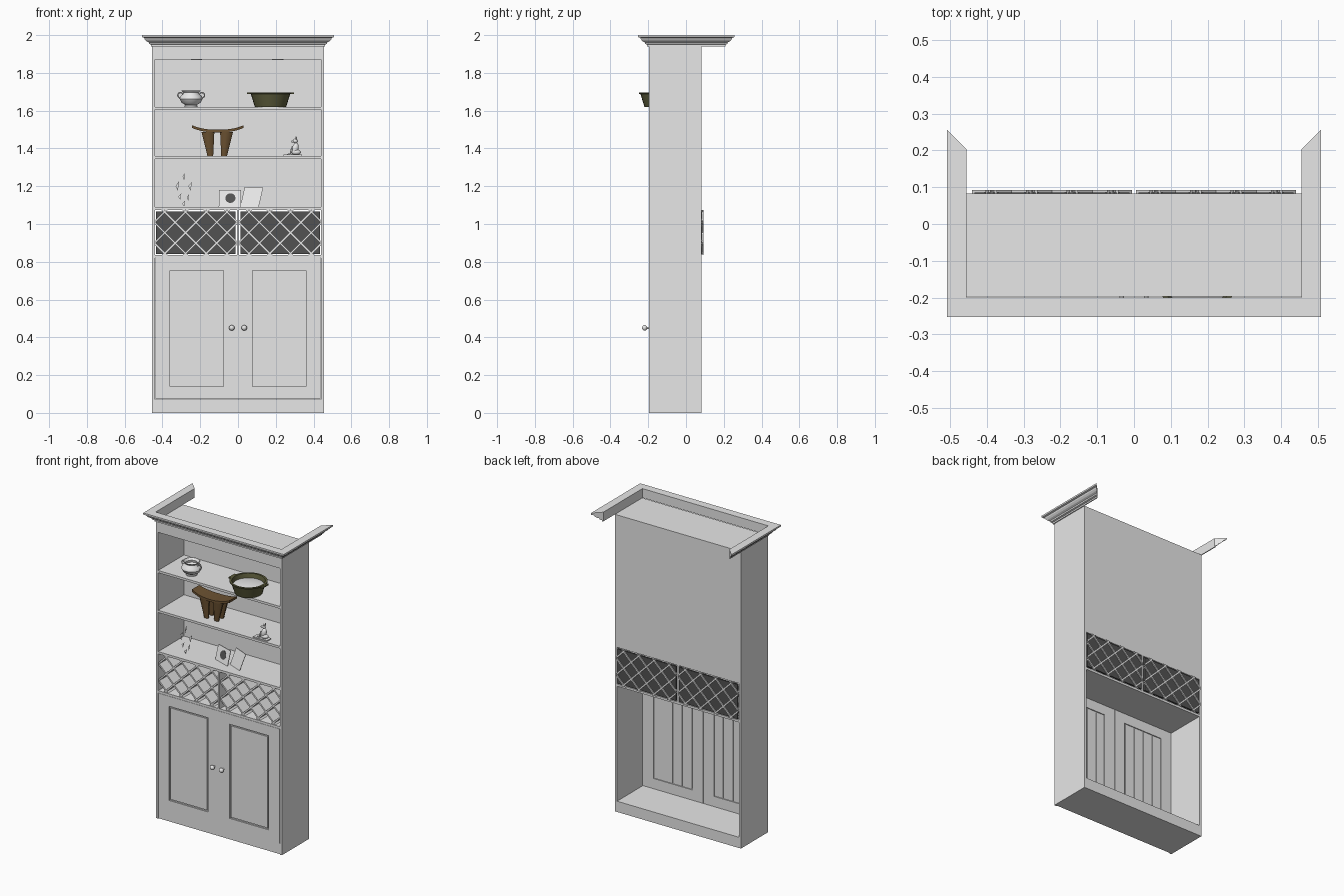
import bpy, bmesh, math
from mathutils import Vector, Matrix

if "Cube" in bpy.data.objects:
    bpy.data.objects.remove(bpy.data.objects["Cube"])


def mat(name, r, g, b):
    m = bpy.data.materials.new(name)
    m.diffuse_color = (r, g, b, 1)
    m.use_nodes = True
    m.node_tree.nodes["Principled BSDF"].inputs["Base Color"].default_value = m.diffuse_color
    return m


GREY = mat("pale_grey", 0.8, 0.8, 0.8)
DARK = mat("charcoal", 0.085, 0.085, 0.085)
BROWN = mat("brown_wood", 0.15, 0.085, 0.032)
GREEN = mat("olive_green", 0.11, 0.11, 0.045)


def finish(bm, name, m, smooth=False):
    bmesh.ops.recalc_face_normals(bm, faces=bm.faces[:])
    me = bpy.data.meshes.new(name)
    bm.to_mesh(me)
    bm.free()
    ob = bpy.data.objects.new(name, me)
    bpy.context.collection.objects.link(ob)
    me.materials.append(m)
    if smooth:
        bpy.ops.object.select_all(action='DESELECT')
        ob.select_set(True)
        bpy.context.view_layer.objects.active = ob
        bpy.ops.object.shade_smooth_by_angle(angle=math.radians(40))
    return ob


def add_box(bm, x0, x1, y0, y1, z0, z1):
    mtx = Matrix.Translation(((x0 + x1) / 2, (y0 + y1) / 2, (z0 + z1) / 2)) @ \
        Matrix.Diagonal((x1 - x0, y1 - y0, z1 - z0, 1))
    return bmesh.ops.create_cube(bm, size=1, matrix=mtx)['verts']


def box(name, *b, m=GREY):
    bm = bmesh.new()
    add_box(bm, *b)
    return finish(bm, name, m)


def lathe(name, profile, loc, m=GREY, n=28):
    bm = bmesh.new()
    vs = [bm.verts.new((r, 0, z)) for r, z in profile]
    es = [bm.edges.new(p) for p in zip(vs, vs[1:])]
    bmesh.ops.spin(bm, geom=vs + es, axis=(0, 0, 1), cent=(0, 0, 0),
                   angle=2 * math.pi, steps=n)
    bmesh.ops.remove_doubles(bm, verts=bm.verts[:], dist=1e-5)
    bmesh.ops.translate(bm, verts=bm.verts[:], vec=loc)
    return finish(bm, name, m, True)


def blob(bm, loc, size, tilt=0):
    mtx = Matrix.Translation(loc) @ Matrix.Rotation(tilt, 4, 'Y') @ Matrix.Diagonal((*size, 1))
    bmesh.ops.create_uvsphere(bm, u_segments=14, v_segments=9, radius=1, matrix=mtx)


def plate(name, corners, t, m=GREY):
    # thin slab grown backwards from its corner points
    bm = bmesh.new()
    f = bm.faces.new([bm.verts.new(c) for c in corners])
    g = bmesh.ops.extrude_face_region(bm, geom=[f])['geom']
    bmesh.ops.translate(bm, verts=[v for v in g if isinstance(v, bmesh.types.BMVert)], vec=(0, t, 0))
    return finish(bm, name, m)


F, B, W, I = -0.197, 0.083, 0.455, 0.44

# Carcass
box("left_side", -W, -I, F, B, 0, 1.94)
box("right_side", I, W, F, B, 0, 1.94)
box("base_plinth", -I, I, F + 0.006, B, 0, 0.07)
box("top_block", -I, I, F, B, 1.87, 1.94)
box("back_panel", -I, I, B - 0.012, B, 1.075, 1.87)
for z in (0.82, 1.075, 1.345, 1.605):
    box("shelf", -I, I, F + 0.002, B - 0.001, z, z + 0.015)
for x in (-0.22, 0.21):
    lathe("downlight", [(0, 0), (0.03, 0), (0.03, 0.004)], (x, -0.1, 1.867))

# Crown moulding, mitred round the front and both sides: (outward offset, z)
prof = [(0, 1.94), (0.006, 1.94), (0.006, 1.95), (0.016, 1.953), (0.018, 1.962), (0.03, 1.968),
        (0.039, 1.978), (0.042, 1.986), (0.053, 1.989), (0.053, 2.0), (0, 2.0)]
bm = bmesh.new()
rings = [[bm.verts.new((sx * (W + o), sy * (0.2 + o) + (0.003 if sy > 0 else 0), z)) for o, z in prof]
         for sx, sy in ((-1, 1), (-1, -1), (1, -1), (1, 1))]
for a, b in zip(rings, rings[1:]):
    for i in range(len(prof)):
        j = (i + 1) % len(prof)
        bm.faces.new((a[i], a[j], b[j], b[i]))
bm.faces.new(rings[0])
bm.faces.new(rings[-1])
finish(bm, "crown_moulding", GREY)

# Wine racks: framed diagonal lattice with dark backing
box("rack_divider", -0.006, 0.006, F, B, 0.835, 1.075)
for x0, x1 in ((-I, -0.006), (0.006, I)):
    z0, z1 = 0.835, 1.073
    cx, cz = (x0 + x1) / 2, (z0 + z1) / 2
    bm = bmesh.new()
    for s in (-1, 1):
        for k in range(-4, 5):
            vs = add_box(bm, -0.5, 0.5, F + 0.008, 0.093, -0.005, 0.005)
            bmesh.ops.transform(bm, verts=vs, matrix=Matrix.Translation((cx + (k + 0.5) * 0.11, 0, cz))
                                @ Matrix.Rotation(s * math.pi / 4, 4, 'Y'))
    for co, no in (((x0, 0, 0), (-1, 0, 0)), ((x1, 0, 0), (1, 0, 0)),
                   ((0, 0, z0), (0, 0, -1)), ((0, 0, z1), (0, 0, 1))):
        bmesh.ops.bisect_plane(bm, geom=bm.verts[:] + bm.edges[:] + bm.faces[:],
                               plane_co=co, plane_no=no, clear_outer=True)
    finish(bm, "rack_lattice", GREY)
    box("rack_backing", x0 + 0.006, x1 - 0.006, 0.076, 0.086, z0 + 0.006, z1 - 0.006, m=DARK)

# Doors with grooved panels, boarded inside, and knobs
for s in (-1, 1):
    def span(a, b):
        return sorted((s * a, s * b))
    y0, y1 = F, F + 0.018
    bm = bmesh.new()
    add_box(bm, *span(0.001, 0.078), y0, y1, 0.073, 0.82)
    add_box(bm, *span(0.36, 0.438), y0, y1, 0.073, 0.82)
    add_box(bm, *span(0.078, 0.36), y0, y1, 0.073, 0.14)
    add_box(bm, *span(0.078, 0.36), y0, y1, 0.755, 0.82)
    finish(bm, "door_frame", GREY)
    box("door_panel", *span(0.078, 0.36), y0 + 0.009, y0 + 0.012, 0.14, 0.755)
    box("door_panel_face", *span(0.087, 0.351), y0 + 0.002, y0 + 0.009, 0.149, 0.746)
    for k in range(4):
        a = 0.084 + k * 0.07
        box("inner_board", *span(a, a + 0.058), y0 + 0.012, y0 + 0.017, 0.145, 0.75)
    knob = lathe("door_knob", [(0, -0.02), (0.008, -0.018), (0.014, -0.011), (0.015, -0.004),
                               (0.011, 0.003), (0.006, 0.006), (0.006, 0.018)], (0, 0, 0), n=16)
    knob.matrix_world = Matrix.Translation((s * 0.033, F - 0.016, 0.45)) @ \
        Matrix.Rotation(-math.pi / 2, 4, 'X')

# Two-handled pot
P = Vector((-0.248, -0.125, 1.62))
lathe("pot", [(0, 0), (0.034, 0), (0.034, 0.006), (0.03, 0.01), (0.05, 0.022), (0.061, 0.042), (0.056, 0.058),
              (0.042, 0.068), (0.04, 0.075), (0.052, 0.087), (0.047, 0.087), (0.036, 0.075),
              (0.04, 0.06), (0, 0.03)], P)
for s in (-1, 1):
    bpy.ops.mesh.primitive_torus_add(major_radius=0.014, minor_radius=0.0035, major_segments=16, minor_segments=6,
                                     location=P + Vector((s * 0.057, 0, 0.062)), rotation=(math.pi / 2, 0, 0))
    bpy.context.object.name = "pot_handle"
    bpy.context.object.data.materials.append(GREY)

# Olive basin with pale contents
Q = Vector((0.172, -0.137, 1.62))
lathe("basin", [(0, 0), (0.083, 0), (0.104, 0.068), (0.113, 0.07), (0.113, 0.077), (0.1, 0.077),
                (0.09, 0.03), (0, 0.03)], Q, GREEN)
lathe("basin_contents", [(0.093, 0.05), (0.06, 0.058), (0, 0.062)], Q)
for s in (-1, 1):
    a = sorted((Q.x + s * 0.105, Q.x + s * 0.124))
    box("basin_handle", *a, Q.y - 0.03, Q.y + 0.03, 1.688, 1.696, m=GREEN)

# Carved stool: curved seat swept along x, tapered legs
bm = bmesh.new()
prev = None
for i in range(13):
    t = i / 6 - 1
    z = 1.485 + 0.024 * abs(t) ** 2.5
    h = 0.05 - 0.012 * t * t
    ring = [bm.verts.new((-0.107 + 0.137 * t, -0.09 + y, z + dz))
            for y, dz in ((-h, 0), (h, 0), (h, 0.014), (-h, 0.014))]
    if prev:
        for a in range(4):
            b = (a + 1) % 4
            bm.faces.new((prev[a], prev[b], ring[b], ring[a]))
    else:
        bm.faces.new(ring)
    prev = ring
bm.faces.new(prev)
finish(bm, "stool_seat", BROWN)
for s in (-1, 1):
    for y in (-0.115, -0.065):
        bm = bmesh.new()
        bmesh.ops.create_cone(bm, cap_ends=True, segments=10, radius1=0.016, radius2=0.036, depth=0.128)
        for v in bm.verts:
            v.co = (v.co.x - 0.11 + s * (0.043 + 0.1 * v.co.z), v.co.y * 0.65 + y, v.co.z + 1.424)
        finish(bm, "stool_leg", BROWN, True)

# Seated animal figurine on a small base
G = Vector((0.29, -0.165, 1.36))
box("figurine_base", 0.24, 0.34, G.y - 0.022, G.y + 0.022, 1.36, 1.367)
bm = bmesh.new()
blob(bm, G + Vector((0.012, 0, 0.037)), (0.018, 0.016, 0.034), 0.25)
blob(bm, G + Vector((0.018, 0, 0.02)), (0.026, 0.019, 0.015))
blob(bm, G + Vector((0.014, 0, 0.08)), (0.014, 0.011, 0.012))
blob(bm, G + Vector((-0.001, 0, 0.077)), (0.009, 0.006, 0.006))
for y in (-0.008, 0.008):
    blob(bm, G + Vector((-0.008, y, 0.028)), (0.005, 0.005, 0.026), 0.25)
    blob(bm, G + Vector((-0.018, y, 0.009)), (0.012, 0.005, 0.004))
    blob(bm, G + Vector((0.018, y, 0.094)), (0.004, 0.003, 0.01))
finish(bm, "animal_figurine", GREY, True)

# Ornament of loose thin shards arranged in a diamond
for x, z, w, h in ((-0.285, 1.252, 0.008, 0.022), (-0.318, 1.2, 0.012, 0.026), (-0.25, 1.2, 0.014, 0.022),
                   (-0.305, 1.145, 0.012, 0.016), (-0.262, 1.14, 0.008, 0.02), (-0.285, 1.108, 0.012, 0.014)):
    plate("ornament_shard", [(x - w, -0.13, z), (x, -0.134, z - h), (x + w * 0.4, -0.126, z + h)], 0.002)

# Leaning plaque with a round dark emblem, and a leaning card
o, u, v = Vector((-0.102, -0.09, 1.091)), Vector((0.117, -0.04, 0)), Vector((0.002, 0.03, 0.088))


def on_plaque(a, b, lift=0):
    return o + u * a + v * b + Vector((0, -lift, 0))


plate("plaque", [on_plaque(0, 0), on_plaque(1, 0), on_plaque(1, 1), on_plaque(0, 1)], 0.005)
plate("plaque_emblem", [on_plaque(0.52 + 0.23 * math.cos(k * math.pi / 8),
                                  0.52 + 0.29 * math.sin(k * math.pi / 8), 0.002) for k in range(16)], 0.002, DARK)
plate("leaning_card", [(0.012, -0.1, 1.091), (0.11, -0.14, 1.091), (0.133, -0.11, 1.192), (0.035, -0.07, 1.195)], 0.005)
